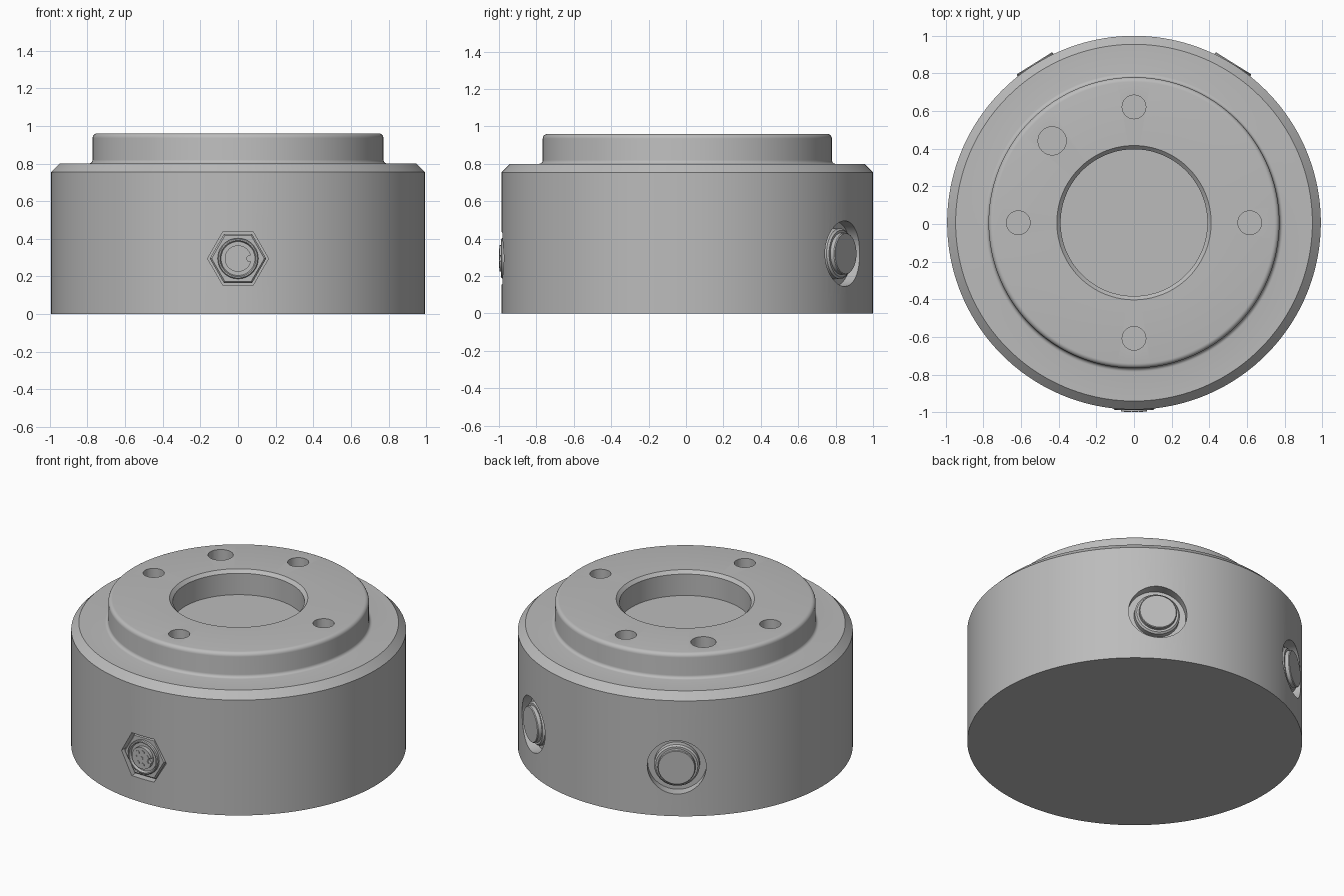
import bpy, bmesh
from math import cos, sin, pi, radians
from mathutils import Matrix, Vector

cube = bpy.data.objects.get("Cube")
if cube:
    bpy.data.objects.remove(cube)

grey = bpy.data.materials.new("machined grey")
grey.use_nodes = True
grey.diffuse_color = (0.5, 0.5, 0.5, 1)
grey.node_tree.nodes["Principled BSDF"].inputs["Base Color"].default_value = (0.5, 0.5, 0.5, 1)

CENTRE = Matrix.Translation((0, 0.007, 0))


def lathe(name, profile, steps=48, matrix=CENTRE):
    """Revolve (radius, height) points about local z."""
    bm = bmesh.new()
    verts = [bm.verts.new((r, 0, h)) for r, h in profile]
    edges = [bm.edges.new(pair) for pair in zip(verts, verts[1:])]
    bmesh.ops.spin(bm, geom=verts + edges, cent=(0, 0, 0), axis=(0, 0, 1),
                   angle=2 * pi, steps=steps, use_duplicate=False)
    bmesh.ops.remove_doubles(bm, verts=bm.verts, dist=0.00005)
    bmesh.ops.recalc_face_normals(bm, faces=bm.faces)
    mesh = bpy.data.meshes.new(name)
    bm.to_mesh(mesh)
    bm.free()
    mesh.transform(matrix)
    mesh.materials.append(grey)
    obj = bpy.data.objects.new(name, mesh)
    bpy.context.collection.objects.link(obj)
    return obj


def rod(name, radius, low, high, steps=48, matrix=CENTRE):
    return lathe(name, [(0, low), (radius, low), (radius, high), (0, high)], steps, matrix)


def side(angle, height):
    """Local z points out of the wall; angle 0 is the front."""
    return (CENTRE @ Matrix.Translation((0, 0, height))
            @ Matrix.Rotation(angle, 4, 'Z') @ Matrix.Rotation(pi / 2, 4, 'X'))


def cut(obj, cutters):
    bpy.context.view_layer.objects.active = obj
    for cutter in cutters:
        mod = obj.modifiers.new("cut", 'BOOLEAN')
        mod.operation = 'DIFFERENCE'
        mod.solver = 'EXACT'
        mod.object = cutter
        bpy.ops.object.modifier_apply(modifier=mod.name)
        bpy.data.objects.remove(cutter)


def arc(cx, cz, r, start, end, n=5):
    return [(cx + r * cos(radians(start + (end - start) * i / n)),
             cz + r * sin(radians(start + (end - start) * i / n))) for i in range(n + 1)]


# Housing: chamfered drum, filleted flange and central bore
body = lathe("housing", [(0, 0), (0.993, 0), (0.993, 0.755), (0.948, 0.8)]
             + arc(0.793, 0.82, 0.02, 270, 180)
             + arc(0.748, 0.935, 0.025, 0, 90)
             + [(0.41, 0.96), (0.39, 0.94), (0.39, 0.8), (0, 0.8)], 160)

# Mounting holes and the larger locating hole
cutters = []
for angle, radius in ((0, 0.063), (90, 0.063), (180, 0.063), (270, 0.063), (135, 0.075)):
    a = radians(angle)
    place = CENTRE @ Matrix.Translation((0.615 * cos(a), 0.615 * sin(a), 0))
    cutters.append(rod("hole_cutter", radius, 0.82, 1.1, 32, place))

# Pockets in the wall
front = side(0, 0.295)
ports = {"left": side(radians(148), 0.32), "right": side(radians(-148), 0.32)}
cutters.append(rod("hex_cutter", 0.162, 0.93, 1.1, 6, front))
for place in ports.values():
    cutters.append(rod("pocket_cutter", 0.175, 0.925, 1.1, 64, place))
cut(body, cutters)

# Rear ports: collar and flat plug
for label, place in ports.items():
    lathe(label + "_port_plug", [(0, 0.92), (0.135, 0.92), (0.135, 0.962), (0.125, 0.972),
          (0.112, 0.972), (0.112, 0.994), (0.108, 0.999), (0, 0.999)], 48, place)

# Front connector: hex nut, barrel, keyed core and pins
lathe("connector_nut", [(0, 0.92), (0.15, 0.92), (0.15, 0.965), (0.14, 0.975), (0, 0.975)], 6, front)
core = lathe("connector_core", [(0, 0.93), (0.108, 0.93), (0.108, 0.99), (0.103, 0.995),
             (0.096, 0.995), (0.09, 0.98), (0.07, 0.98), (0.07, 1.004), (0, 1.004)], 48, front)
cut(core, [rod("key_cutter", 0.016, 0.985, 1.1, 16, front @ Matrix.Translation((0.062, 0, 0)))])
spots = [Vector((0, 0, 0))] + [Vector((0.042 * cos(a), 0.042 * sin(a), 0))
                               for a in (2 * pi * (i + 0.5) / 7 for i in range(7))]
for i, spot in enumerate(spots):
    rod(f"connector_pin_{i + 1}", 0.011, 0.99, 1.007, 16, front @ Matrix.Translation(spot))

# Smooth curved walls, keep hard edges
for obj in bpy.context.collection.objects:
    if obj.type == 'MESH' and grey.name in obj.data.materials:
        bpy.ops.object.select_all(action='DESELECT')
        obj.select_set(True)
        bpy.context.view_layer.objects.active = obj
        bpy.ops.object.shade_smooth_by_angle(angle=radians(30))
